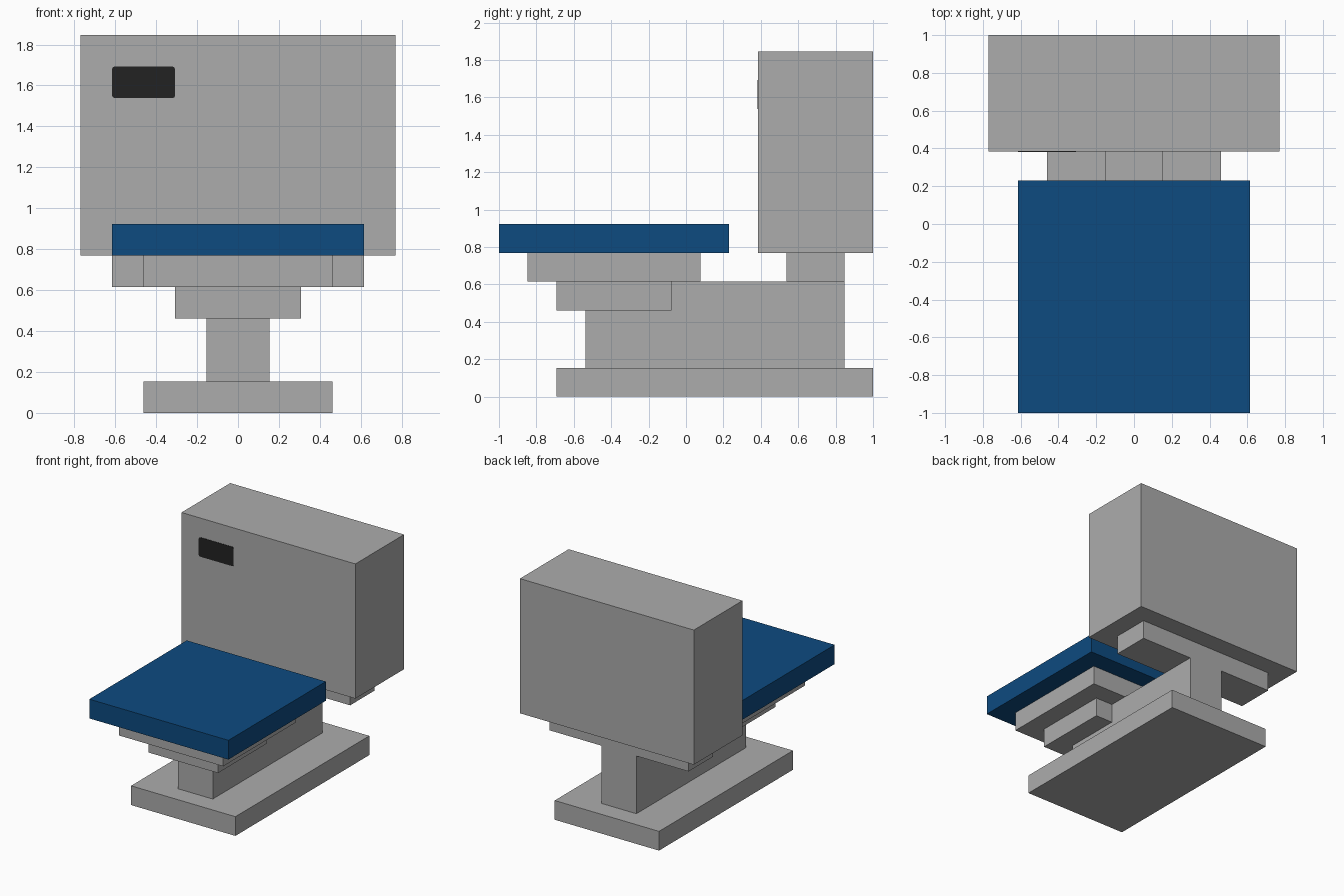
import bpy
import bmesh

if "Cube" in bpy.data.objects:
    bpy.data.objects.remove(bpy.data.objects["Cube"])

U = 2 / 13  # block unit: the whole model is 13 units deep


def material(name, rgb):
    m = bpy.data.materials.new(name)
    m.diffuse_color = (*rgb, 1)
    m.use_nodes = True
    m.node_tree.nodes["Principled BSDF"].inputs["Base Color"].default_value = m.diffuse_color
    return m


grey = material("light grey", (0.413, 0.413, 0.413))
blue = material("deep blue", (0.004, 0.069, 0.216))
black = material("near black", (0.016, 0.016, 0.016))


def box(name, mat, x, y, z, chamfer=0):
    """Box from (min, max) ranges in units; y is counted from the front edge."""
    spans = [(a * U, b * U) for a, b in (x, y, z)]
    spans[1] = (spans[1][0] - 1, spans[1][1] - 1)
    bm = bmesh.new()
    bmesh.ops.create_cube(bm, size=1)
    for v in bm.verts:
        v.co = [lo + (c + 0.5) * (hi - lo) for c, (lo, hi) in zip(v.co, spans)]
    if chamfer:  # clip the corners running front to back
        edges = [e for e in bm.edges
                 if abs(e.verts[0].co.x - e.verts[1].co.x) < 1e-5
                 and abs(e.verts[0].co.z - e.verts[1].co.z) < 1e-5]
        bmesh.ops.bevel(bm, geom=edges, offset=chamfer, segments=2,
                        profile=0.5, affect='EDGES')
    mesh = bpy.data.meshes.new(name)
    bm.to_mesh(mesh)
    bm.free()
    mesh.materials.append(mat)
    obj = bpy.data.objects.new(name, mesh)
    bpy.context.collection.objects.link(obj)
    return obj


# Floor plate and central beam
box("base", grey, (-3, 3), (2, 13), (0, 1))
box("pedestal", grey, (-1, 1), (3, 12), (1, 4))

# Stepped supports under the seat, and the seat itself
box("lower_seat_step", grey, (-2, 2), (2, 6), (3, 4))
box("upper_seat_step", grey, (-3, 3), (1, 7), (4, 5))
box("seat", blue, (-4, 4), (0, 8), (5, 6))

# Rear block on its support, with a small dark panel on the front
box("back_support", grey, (-4, 4), (10, 12), (4, 5))
box("back_block", grey, (-5, 5), (9, 13), (5, 12))
box("front_panel", black, (-4, -2), (8.98, 9.01), (10, 11), chamfer=0.012)
